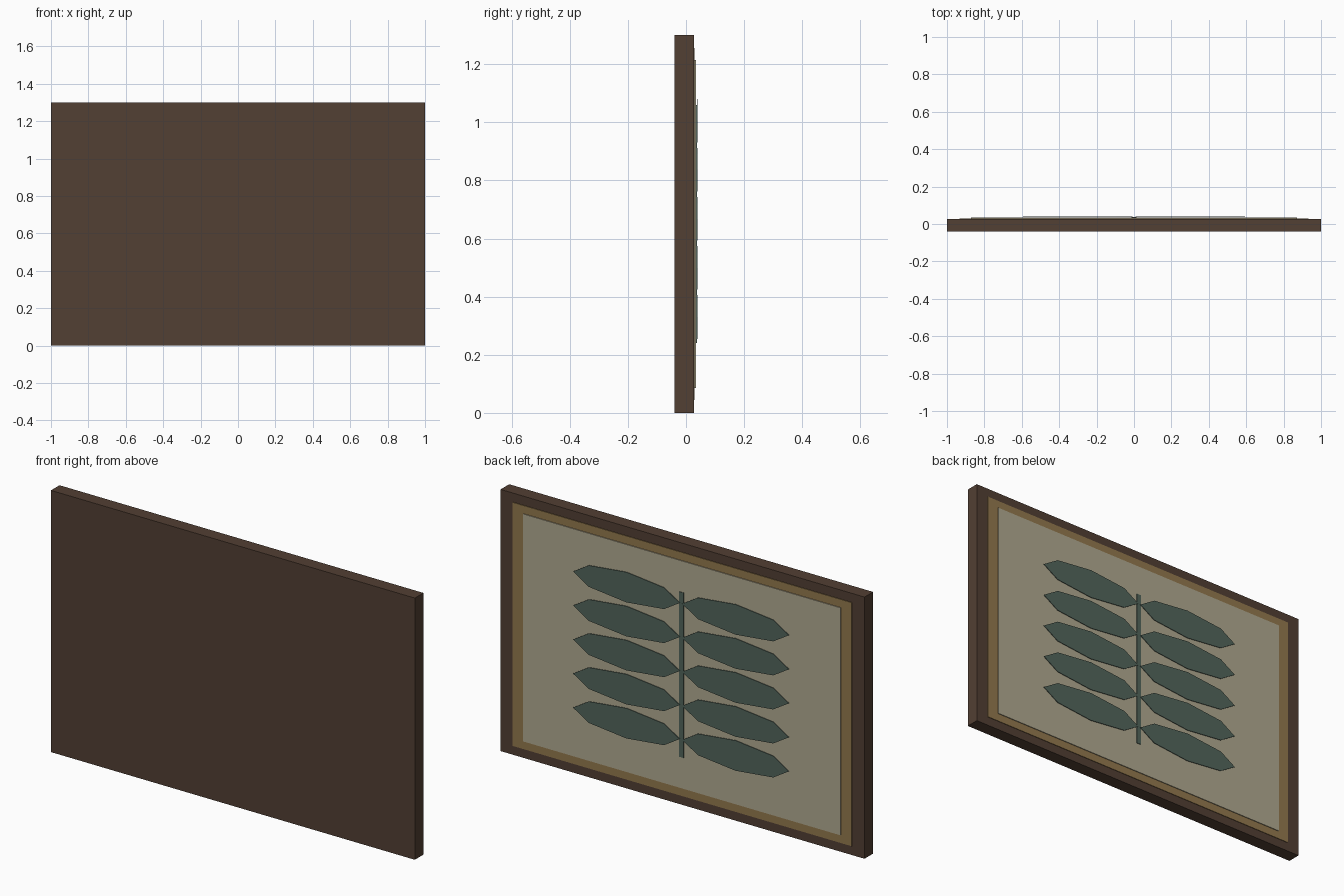
import bpy, math

if "Cube" in bpy.data.objects:
    bpy.data.objects.remove(bpy.data.objects["Cube"])


def material(name, color):
    m = bpy.data.materials.new(name)
    m.diffuse_color = (*color, 1)
    m.use_nodes = True
    m.node_tree.nodes["Principled BSDF"].inputs["Base Color"].default_value = m.diffuse_color
    return m


WOOD = material("dark_wood", (0.085, 0.05, 0.033))
GOLD = material("gold_trim", (0.29, 0.19, 0.075))
PAPER = material("paper", (0.44, 0.40, 0.28))
GREEN = material("leaf_green", (0.085, 0.13, 0.105))


def finish(name, verts, faces, mat):
    me = bpy.data.meshes.new(name)
    me.from_pydata(verts, [], faces)
    me.materials.append(mat)
    ob = bpy.data.objects.new(name, me)
    bpy.context.collection.objects.link(ob)
    return ob


def slab(name, outline, y0, y1, mat):
    """Extrude an x-z outline (counter-clockwise from -y) between two y depths."""
    n = len(outline)
    verts = [(x, y0, z) for x, z in outline] + [(x, y1, z) for x, z in outline]
    faces = [tuple(range(n)), tuple(range(2 * n - 1, n - 1, -1))]
    faces += [(i, i + n, (i + 1) % n + n, (i + 1) % n) for i in range(n)]
    return finish(name, verts, faces, mat)


def rect(w, z0, z1):
    return [(-w, z0), (w, z0), (w, z1), (-w, z1)]


# Layered board: wooden frame, gold trim, paper sheet
slab("frame", rect(1.0, 0, 1.3), -0.04, 0.027, WOOD)
slab("gold_border", rect(0.932, 0.045, 1.255), 0.02, 0.030, GOLD)
slab("paper_panel", rect(0.872, 0.085, 1.215), 0.025, 0.034, PAPER)

# Pressed plant: central stem with five pairs of eight-sided leaves
slab("stem", rect(0.0125, 0.24, 1.06), 0.030, 0.037, GREEN)
for row in range(5):
    zc = 0.33 + 0.169 * row
    for side, label in ((-1, "left"), (1, "right")):
        pts = [(side * 0.3 + 0.293 * math.cos(k * math.pi / 4),
                zc + 0.075 * math.sin(k * math.pi / 4)) for k in range(8)]
        slab(f"leaf_{label}_{row + 1}", pts, 0.037, 0.040, GREEN)
